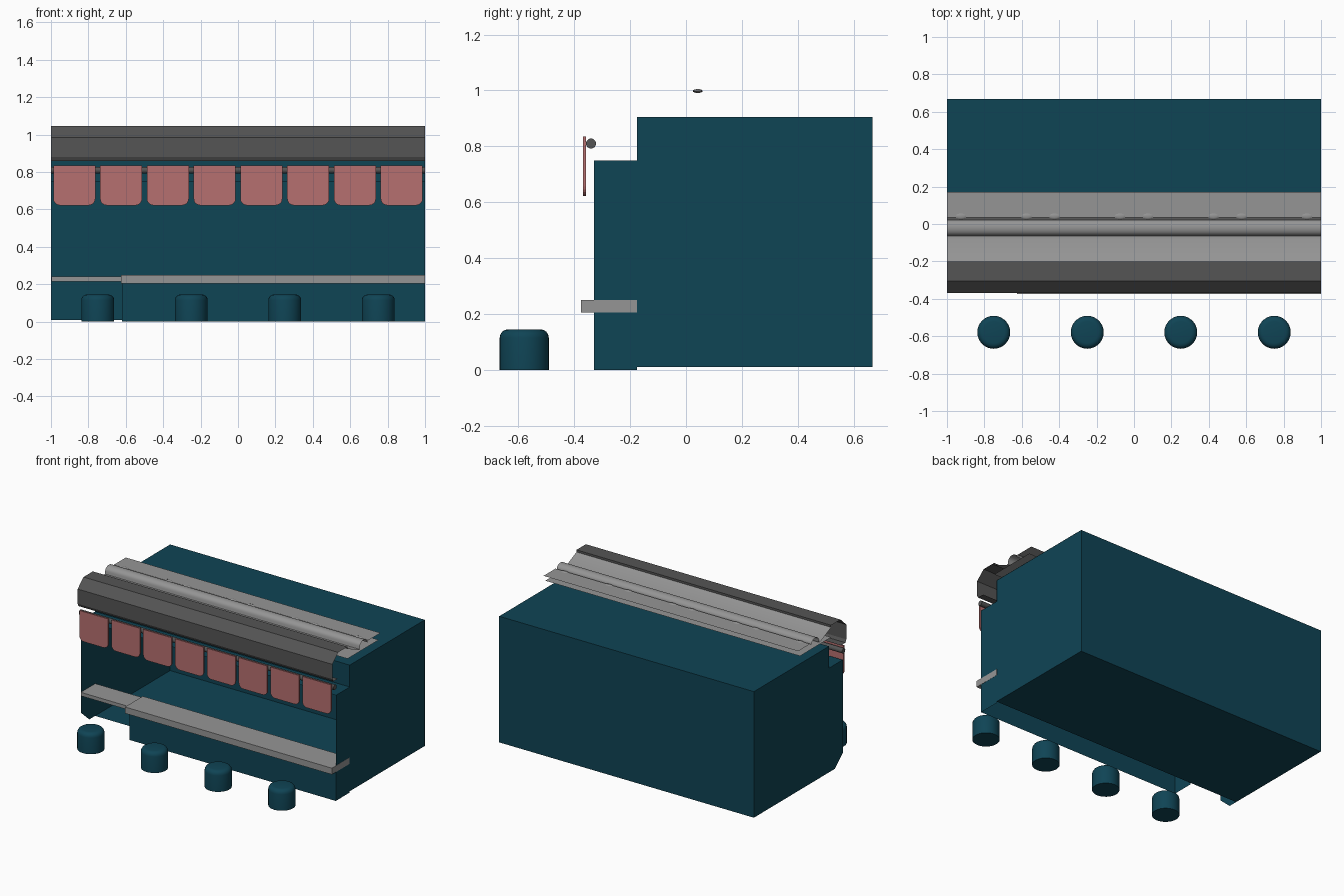
import bpy, bmesh, math
from mathutils import Matrix

if "Cube" in bpy.data.objects:
    bpy.data.objects.remove(bpy.data.objects["Cube"])


def material(name, rgb):
    m = bpy.data.materials.new(name)
    m.diffuse_color = (*rgb, 1)
    m.use_nodes = True
    m.node_tree.nodes["Principled BSDF"].inputs["Base Color"].default_value = m.diffuse_color
    return m


TEAL = material("teal", (0.0048, 0.058, 0.091))
PINK = material("cloth", (0.468, 0.16, 0.16))
DARK = material("dark_grey", (0.089, 0.089, 0.089))
GREY = material("mid_grey", (0.30, 0.30, 0.30))


def finish(name, bm, mat, smooth=False):
    me = bpy.data.meshes.new(name)
    bm.to_mesh(me)
    bm.free()
    ob = bpy.data.objects.new(name, me)
    bpy.context.collection.objects.link(ob)
    me.materials.append(mat)
    if smooth:
        bpy.context.view_layer.objects.active = ob
        ob.select_set(True)
        bpy.ops.object.shade_smooth_by_angle(angle=math.radians(35))
        ob.select_set(False)
    return ob


def box(name, x0, x1, y0, y1, z0, z1, mat):
    bm = bmesh.new()
    bmesh.ops.create_cube(bm, size=1)
    for v in bm.verts:
        v.co.x = x1 if v.co.x > 0 else x0
        v.co.y = y1 if v.co.y > 0 else y0
        v.co.z = z1 if v.co.z > 0 else z0
    return finish(name, bm, mat)


def sheet(name, path, mat, x0=-1, x1=1, smooth=False):
    """Open (y, z) profile swept along x."""
    bm = bmesh.new()
    a = [bm.verts.new((x0, y, z)) for y, z in path]
    b = [bm.verts.new((x1, y, z)) for y, z in path]
    for i in range(len(path) - 1):
        bm.faces.new((a[i], b[i], b[i + 1], a[i + 1]))
    return finish(name, bm, mat, smooth)


def side_panel(name, x, outline, mat):
    bm = bmesh.new()
    bm.faces.new([bm.verts.new((x, y, z)) for y, z in outline])
    return finish(name, bm, mat)


# Hollow room: floor, back wall, roof, fascia and shelf over the opening
sheet("room_shell", [(-.175, .01), (.667, .01), (.667, .905), (-.175, .905),
                     (-.175, .75), (-.33, .75)], TEAL)

# Left wall with stepped top and chamfered foot; right wall with square end panel
side_panel("left_wall", -1, [(-.33, .09), (-.24, .01), (.667, .01), (.667, .905),
                             (-.175, .905), (-.175, .75), (-.33, .75)], TEAL)
side_panel("right_wall", .999, [(-.175, .01), (.667, .01), (.667, .905), (-.175, .905)], TEAL)
side_panel("right_end_panel", .999, [(-.33, 0), (-.175, 0), (-.175, .75), (-.33, .75)], TEAL)

# Counter front, its return at the entrance, top and hinged flap
sheet("counter_front", [(-.33, 0), (-.33, .21)], TEAL, x0=-.62)
side_panel("counter_return", -.62, [(-.33, 0), (-.175, 0), (-.175, .21), (-.33, .21)], TEAL)
box("counter_top", -.625, 1, -.33, -.175, .205, .25, GREY)
box("counter_lip", -.625, 1, -.375, -.33, .205, .25, GREY)
box("counter_flap", -.998, -.625, -.338, -.175, .215, .24, GREY)

# Dark awning housing
sheet("awning_housing", [(-.31, .86), (-.36, .86), (-.37, .88), (-.37, .985),
                         (-.305, 1.045), (-.20, 1.045), (-.20, 1.03)], DARK)

# Roof sheets: low flat sheet, and a raised one falling from the housing into a roll
sheet("lower_roof_sheet", [(-.20, .96), (.15, .96)], GREY)
roll = [(-.02 - .042 * math.cos(t * math.pi / 10), .992 + .032 * math.sin(t * math.pi / 10))
        for t in range(11)]
sheet("upper_roof_sheet", [(-.20, 1.03), (-.08, .975), (-.065, .975)] + roll
      + [(.035, 1.002), (.17, 1.002)], GREY, smooth=True)

# Small clips along the raised roof sheet
for c in (-1, -.5, 0, .5, 1):
    for s in (-.075, .075):
        if abs(c + s) < 1:
            bm = bmesh.new()
            bmesh.ops.create_uvsphere(bm, u_segments=12, v_segments=6, radius=1,
                                      matrix=Matrix.Translation((c + s, .042, .998))
                                      @ Matrix.Diagonal((.035, .018, .007, 1)))
            finish("roof_clip", bm, GREY, True)

# Curtain rod
bm = bmesh.new()
bmesh.ops.create_cone(bm, cap_ends=True, segments=20, radius1=.018, radius2=.018, depth=2,
                      matrix=Matrix.Translation((0, -.34, .81)) @ Matrix.Rotation(math.pi / 2, 4, 'Y'))
finish("curtain_rod", bm, DARK, True)

# Eight hanging cloth panels with rounded lower corners
r, w, z0, z1 = .035, .112, .622, .835
shape = [(w, z1), (-w, z1)]
for cx, start in ((-w + r, math.pi), (w - r, 1.5 * math.pi)):
    for k in range(6):
        a = start + k * math.pi / 10
        shape.append((cx + r * math.cos(a), z0 + r + r * math.sin(a)))
for i in range(8):
    bm = bmesh.new()
    f = bm.faces.new([bm.verts.new((-.875 + .25 * i + x, -.368, z)) for x, z in shape])
    ext = bmesh.ops.extrude_face_region(bm, geom=[f])
    for v in ext["geom"]:
        if isinstance(v, bmesh.types.BMVert):
            v.co.y += .01
    bmesh.ops.recalc_face_normals(bm, faces=bm.faces)
    finish("cloth_panel", bm, PINK)

# Four round stools with softened tops
for x in (-.75, -.25, .25, .75):
    bm = bmesh.new()
    bmesh.ops.create_cone(bm, cap_ends=True, segments=32, radius1=.088, radius2=.088,
                          depth=.145, matrix=Matrix.Translation((x, -.579, .0725)))
    rim = [e for e in bm.edges if all(v.co.z > .1 for v in e.verts)]
    bmesh.ops.bevel(bm, geom=rim, offset=.03, segments=4, profile=.5, affect='EDGES')
    finish("stool", bm, TEAL, True)
